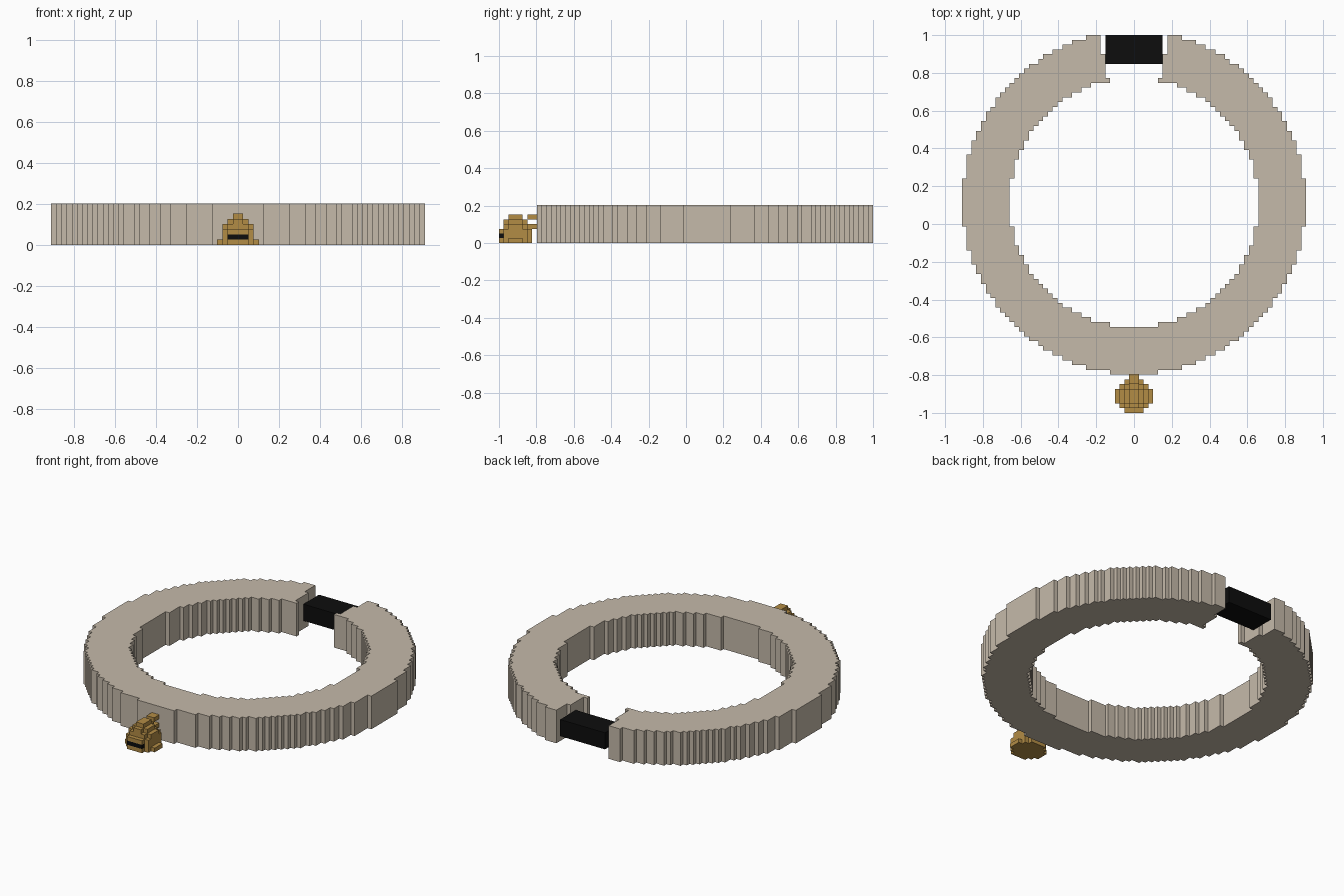
import bpy, bmesh, math
from mathutils import Vector

if "Cube" in bpy.data.objects:
    bpy.data.objects.remove(bpy.data.objects["Cube"], do_unlink=True)

U = 2 / 79            # size of one block
FRONT = -1.0          # y of the foremost block row
RING_ROW = 8          # first row of the band


def material(name, rgb):
    m = bpy.data.materials.new(name)
    m.use_nodes = True
    m.diffuse_color = (*rgb, 1)
    m.node_tree.nodes["Principled BSDF"].inputs["Base Color"].default_value = (*rgb, 1)
    return m


CREAM = material("cream band", (0.56, 0.49, 0.40))
BRASS = material("brass", (0.45, 0.265, 0.06))
BLACK = material("black", (0.004, 0.004, 0.004))


def add_layer(bm, cells, z0, z1):
    """Extrude a set of (column, row) cells between two block heights."""
    verts = {}

    def corner(i, j):
        if (i, j) not in verts:
            verts[i, j] = bm.verts.new((i * U, FRONT + j * U, z0 * U))
        return verts[i, j]

    faces = [bm.faces.new([corner(i, j), corner(i, j + 1),
                           corner(i + 1, j + 1), corner(i + 1, j)])
             for i, j in sorted(cells)]
    new = bmesh.ops.extrude_face_region(bm, geom=faces, use_keep_orig=True)["geom"]
    bmesh.ops.translate(bm, vec=Vector((0, 0, (z1 - z0) * U)),
                        verts=[g for g in new if isinstance(g, bmesh.types.BMVert)])


def build(name, layers, mat):
    bm = bmesh.new()
    for cells, z0, z1 in layers:
        add_layer(bm, cells, z0, z1)
    bmesh.ops.recalc_face_normals(bm, faces=bm.faces)
    bmesh.ops.dissolve_limit(bm, angle_limit=math.radians(1),
                             verts=bm.verts, edges=bm.edges)
    me = bpy.data.meshes.new(name)
    bm.to_mesh(me)
    bm.free()
    me.materials.append(mat)
    ob = bpy.data.objects.new(name, me)
    bpy.context.collection.objects.link(ob)
    return ob


def block(half, row0, row1):
    return {(i, j) for i in range(-half, half) for j in range(row0, row1)}


# Stepped round band with an opening at the back
band = set()
for i in range(-36, 36):
    for j in range(71):
        r = math.hypot(i + 0.5, j + 0.5 - 36)
        gap = 7 if j >= 67 else 6 if j >= 62 else 0
        if 26 < r < 35.9 and not -gap <= i < gap:
            band.add((i, j + RING_ROW))
build("collar_band", [(band, 0, 8)], CREAM)

# Buckle bar bridging the opening
build("buckle", [(block(6, 73, 79), 2, 6)], BLACK)

# Bell: stacked rounded layers, narrowing upward
base = block(2, 0, 7) | block(3, 1, 6) | block(4, 2, 5)
body = block(2, 0, 7) | block(3, 1, 6)
slotted = body - block(2, 0, 1)
shoulder = block(2, 1, 6) | block(3, 2, 5)
crown = block(1, 1, 6) | block(2, 2, 5)
build("bell", [(base, 0, 1), (slotted, 1, 2), (body, 2, 3), (shoulder, 3, 4),
               (crown, 4, 5), (block(1, 2, 5), 5, 6)], BRASS)

# Dark slot across the front of the bell
build("bell_slot", [(block(2, 0, 1), 1, 2)], BLACK)

# Loop arms holding the bell to the band
build("bell_loop", [(block(1, 6, 8), 3, 4), (block(1, 6, 8), 5, 6)], BRASS)
